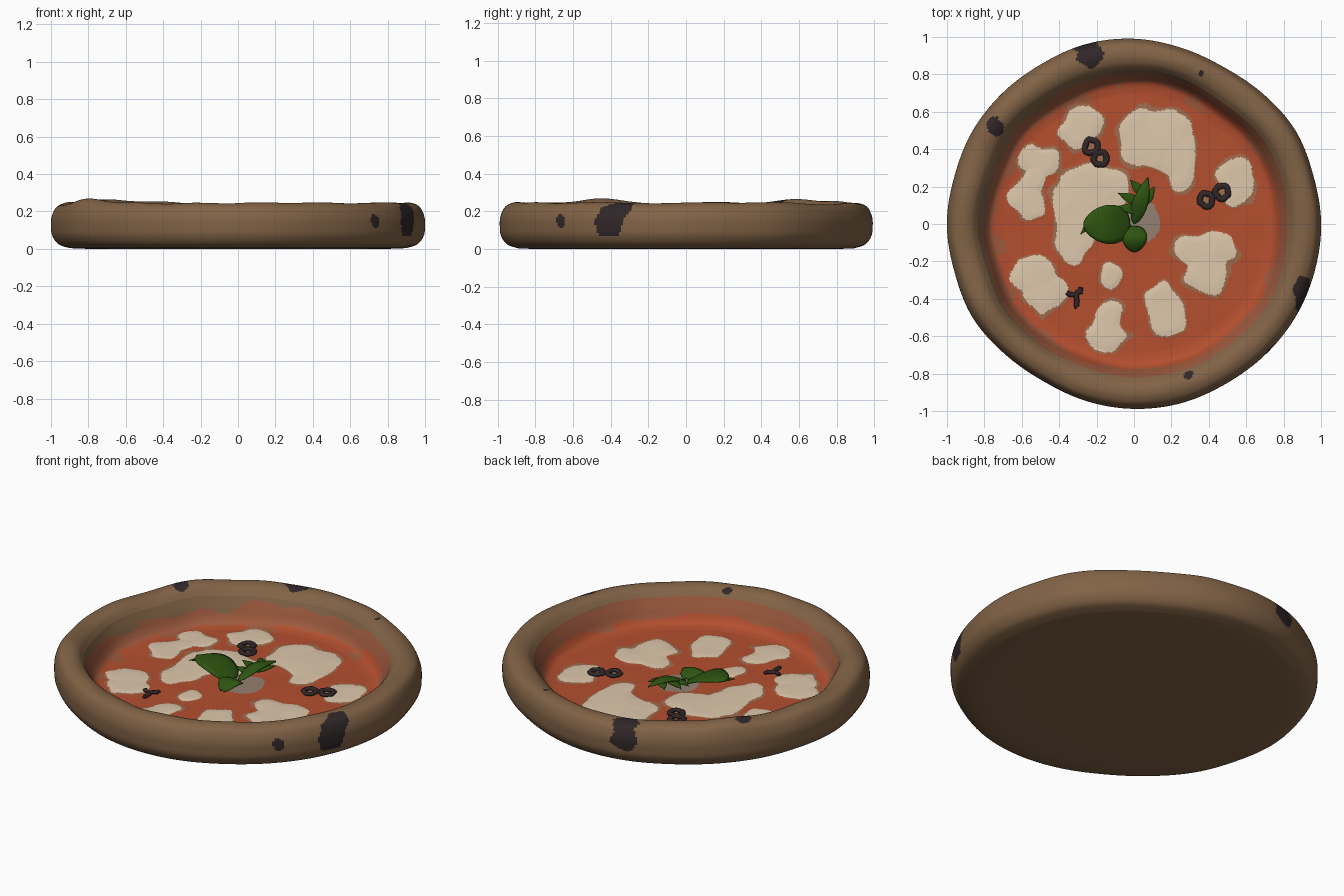
import bpy, bmesh, math
from mathutils import Vector, noise

if "Cube" in bpy.data.objects:
    bpy.data.objects.remove(bpy.data.objects["Cube"])

# ---------- colours ----------
def lin(c):
    c /= 255
    return c / 12.92 if c <= 0.04045 else ((c + 0.055) / 1.055) ** 2.4

MATS = {}
for name, rgb in {
    "crust brown": (130, 99, 70), "sauce red": (180, 79, 47),
    "sauce stain": (158, 90, 62), "cheese cream": (222, 200, 172),
    "cheese edge": (158, 108, 78), "char black": (48, 38, 40),
    "leaf green": (46, 84, 16), "oil grey": (148, 128, 112),
}.items():
    m = bpy.data.materials.new(name)
    m.diffuse_color = (*[lin(v) for v in rgb], 1)
    m.use_nodes = True
    m.node_tree.nodes["Principled BSDF"].inputs["Base Color"].default_value = m.diffuse_color
    MATS[name] = m

# ---------- helpers ----------
def catmull(a, b, c, d, t):
    return 0.5 * (2 * b + (c - a) * t + (2 * a - 5 * b + 4 * c - d) * t * t
                  + (3 * b - a - 3 * c + d) * t ** 3)

def wobble(x, y, f, seed=0.0):
    return noise.noise(Vector((x * f, y * f, seed)))

OUTLINE = [1.0, .993, .997, .98, .966, .975, .99, .995, .988, .992, .996, .993,
           1.0, .993, .997, .98, .97, .98, .988, .99, .985, .99, .996, .998]

def outline(ang):
    n = len(OUTLINE)
    u = (ang / (2 * math.pi) * n) % n
    i = int(u)
    return catmull(*[OUTLINE[(i + k) % n] for k in (-1, 0, 1, 2)], u - i)

def smooth_profile(keys, steps):
    pts = []
    k = [Vector(p) for p in [keys[0]] + keys + [keys[-1]]]
    for i in range(1, len(k) - 2):
        pts += [catmull(*k[i - 1:i + 3], s / steps) for s in range(steps)]
    return pts + [k[-1]]

def finish(name, bm, mats):
    me = bpy.data.meshes.new(name)
    bm.to_mesh(me)
    bm.free()
    ob = bpy.data.objects.new(name, me)
    bpy.context.collection.objects.link(ob)
    for m in mats:
        me.materials.append(MATS[m])
    for p in me.polygons:
        p.use_smooth = True
    return ob

# ---------- topping layout: x, y, x radius, y radius ----------
CHEESE = [(-.30, .50, .11, .09), (-.23, .56, .07, .07), (-.51, .34, .10, .07),
          (-.57, .13, .09, .09), (-.53, .23, .06, .08), (-.22, .20, .18, .12),
          (-.31, .03, .10, .18), (-.33, -.12, .08, .08), (.03, .46, .11, .14),
          (.19, .50, .12, .11), (.25, .31, .08, .15), (.14, .44, .08, .11),
          (.54, .22, .10, .12), (.37, -.14, .16, .09), (.39, -.26, .10, .10),
          (-.54, -.27, .11, .09), (-.47, -.39, .11, .10), (-.12, -.28, .05, .07),
          (-.14, -.51, .08, .10), (-.14, -.59, .11, .08), (.14, -.43, .09, .11),
          (.19, -.50, .08, .10)]
RINGS = [(-.23, .415), (-.18, .35), (.385, .13), (.47, .17)]

def cheese_field(x, y):
    x, y = x + .045 * wobble(x, y, 8, 3), y + .045 * wobble(x, y, 8, 7)
    total = sum(math.exp(-7 * math.hypot((x - a) / p, (y - b) / q)) for a, b, p, q in CHEESE)
    return -math.log(total + 1e-30) / 7 - .05

# Char marks on the crust: x, y, z, radius
CHAR = [(-.27, .96, .17, .075), (-.23, .91, .22, .07), (-.75, .52, .24, .045),
        (.36, .81, .22, .025), (.29, -.82, .22, .03), (.91, -.40, .15, .085),
        (.89, -.33, .20, .06), (.73, -.665, .15, .03)]

def shape_point(s, z, ang):
    r = s * (1 + (outline(ang) - 1) * s ** 2)
    if z > .06:                                   # wandering inner rim
        fade = max(0, min(1, (s - .6) / .12)) * max(0, min(1, (.92 - s) / .1))
        r += .018 * fade * wobble(math.cos(ang), math.sin(ang), 2.5, 5)
    x, y = r * math.cos(ang), r * math.sin(ang)
    if z > .12:                                   # uneven puffy rim
        k = (z - .12) / .12
        z += k * .012 * wobble(x, y, 3.5, 1)
        for deg in (140, 211):
            z += k * .018 * math.exp(-(((math.degrees(ang) - deg) / 12) ** 2))
    elif s < .78 and z > .04:                     # raised cheese pools
        k = max(0, min(1, (1.3 - cheese_field(x, y)) * 1.3))
        z += .005 * k * k * (3 - 2 * k) + .003 * wobble(x, y, 6, 2)
    return Vector((x, y, z))

def lathe(name, profile, n, mats, rule):
    bm = bmesh.new()
    rings = [[bm.verts.new(shape_point(s, z, 2 * math.pi * j / n)) for j in range(n)]
             for s, z in profile]
    for a, b in zip(rings, rings[1:]):
        for j in range(n):
            k = (j + 1) % n
            f = bm.faces.new((a[j], a[k], b[k], b[j]))
            f.material_index = mats.index(rule(f.calc_center_median()))
    bmesh.ops.remove_doubles(bm, verts=bm.verts[:], dist=1e-5)
    return finish(name, bm, mats)

def sauce_limit(p):
    a = math.atan2(p.y, p.x)
    return .765 + .018 * math.cos(a + .7) + .025 * wobble(math.cos(a), math.sin(a), 4, 9)

def crust_rule(p):
    w = 1 + .45 * wobble(p.x, p.y, 14, p.z * 14)
    for x, y, z, r in CHAR:
        if (p - Vector((x, y, z))).length < r * w:
            return "char black"
    return "crust brown"

def topping_rule(p):
    r = math.hypot(p.x, p.y)
    lim = sauce_limit(p)
    if r > lim + .052:
        return crust_rule(p)
    if r > lim:
        return "sauce stain"
    if math.hypot(p.x - .03, p.y - .01) < .115 + .02 * wobble(p.x, p.y, 8):
        return "oil grey"
    if any(math.hypot(p.x - x, p.y - y) < .04 for x, y in RINGS):
        return "cheese edge"
    f = cheese_field(p.x, p.y)
    if f < 1:
        return "cheese cream"
    if f < 1.12 + .2 * wobble(p.x, p.y, 7, 4):
        return "cheese edge"
    if r > .70 + .05 * wobble(p.x, p.y, 5, 6) and wobble(p.x, p.y, 5, 11) > .2:
        return "sauce stain"
    return "sauce red"

# ---------- crust: underside, outer wall and puffy rim ----------
N = 480
crust_keys = [(.90, .004), (.96, .025), (.993, .07), (1.0, .12), (.997, .17),
              (.975, .22), (.94, .241), (.90, .244), (.86, .23), (.828, .20)]
crust_profile = [Vector((0, 0)), Vector((.5, 0)), Vector((.8, 0))] + smooth_profile(crust_keys, 7)
lathe("crust", crust_profile, N, ["crust brown", "char black"], crust_rule)

# ---------- sauce and cheese bed inside the rim ----------
wall = smooth_profile([(.828, .20), (.802, .15), (.778, .10), (.75, .072), (.70, .062)], 5)
floor = [Vector((.70 * (1 - i / 90), .062)) for i in range(1, 91)]
lathe("sauce_and_cheese", wall + floor, N,
      ["sauce red", "crust brown", "sauce stain", "cheese cream", "cheese edge",
       "oil grey", "char black"], topping_rule)

# ---------- charred onion rings ----------
def ring(name, x, y, r, tube, start=0, sweep=360):
    bm = bmesh.new()
    n, m = 24, 8
    loops = []
    for i in range(n + (sweep < 360)):
        a = math.radians(start + sweep * i / n)
        rr = r * (1 + .25 * wobble(math.cos(a) + x * 9, math.sin(a) + y * 9, 1.5))
        loops.append([bm.verts.new((
            x + (rr + tube * math.cos(b)) * math.cos(a),
            y + (rr + tube * math.cos(b)) * math.sin(a),
            .073 + tube * .6 * math.sin(b))) for b in (2 * math.pi * k / m for k in range(m))])
    pairs = list(zip(loops, loops[1:]))
    if sweep < 360:
        bm.faces.new(loops[0])
        bm.faces.new(loops[-1][::-1])
    else:
        pairs.append((loops[-1], loops[0]))
    for a, b in pairs:
        for k in range(m):
            bm.faces.new((a[k], b[k], b[(k + 1) % m], a[(k + 1) % m]))
    bmesh.ops.recalc_face_normals(bm, faces=bm.faces[:])
    return finish(name, bm, ["char black"])

for i, (x, y) in enumerate(RINGS):
    ring(f"onion_ring_{i + 1}", x, y, .034, .016)
ring("onion_link", .428, .19, .045, .012, 235, 80)
ring("onion_curl_1", -.33, -.33, .05, .013, 230, 120)
ring("onion_curl_2", -.26, -.41, .05, .015, 110, 110)

# ---------- herb leaves ----------
def leaf(name, base, tip, half, cup, power=.5, arch=.035):
    base, tip = Vector(base), Vector(tip)
    d = tip - base
    side = Vector((-d.y, d.x, 0)).normalized()
    bm = bmesh.new()
    n, m = 24, 8
    rows = []
    for i in range(n + 1):
        t = i / n
        w = half * max(.02, math.sin(math.pi * t ** .8)) ** power
        row = []
        for j in range(m + 1):
            v = 2 * j / m - 1
            p = base + d * t + side * v * w
            p.z += arch * math.sin(math.pi * t) - cup * v * v
            row.append(bm.verts.new(p))
        rows.append(row)
    for a, b in zip(rows, rows[1:]):
        for j in range(m):
            bm.faces.new((a[j], a[j + 1], b[j + 1], b[j])[::-1])
    sol = finish(name, bm, ["leaf green"]).modifiers.new("thickness", "SOLIDIFY")
    sol.thickness = .005

leaf("leaf_large", (-.02, 0, .095), (-.27, -.005, .165), .105, .012)
leaf("leaf_large_tail", (-.23, .01, .155), (-.285, -.055, .15), .014, .002, 1, 0)
leaf("leaf_small", (.005, -.01, .09), (.0, -.15, .085), .068, .012)
leaf("leaf_jagged", (.0, .0, .085), (.075, .25, .125), .042, .008, .8)
for i, (b, t) in enumerate([((.04, .11, .115), (-.085, .165, .12)), ((.03, .07, .105), (-.085, .095, .11)),
                            ((.06, .15, .12), (-.02, .235, .125)), ((.05, .1, .11), (.11, .2, .125))]):
    leaf(f"leaf_jagged_point_{i + 1}", b, t, .026, .003, 1, .01)
